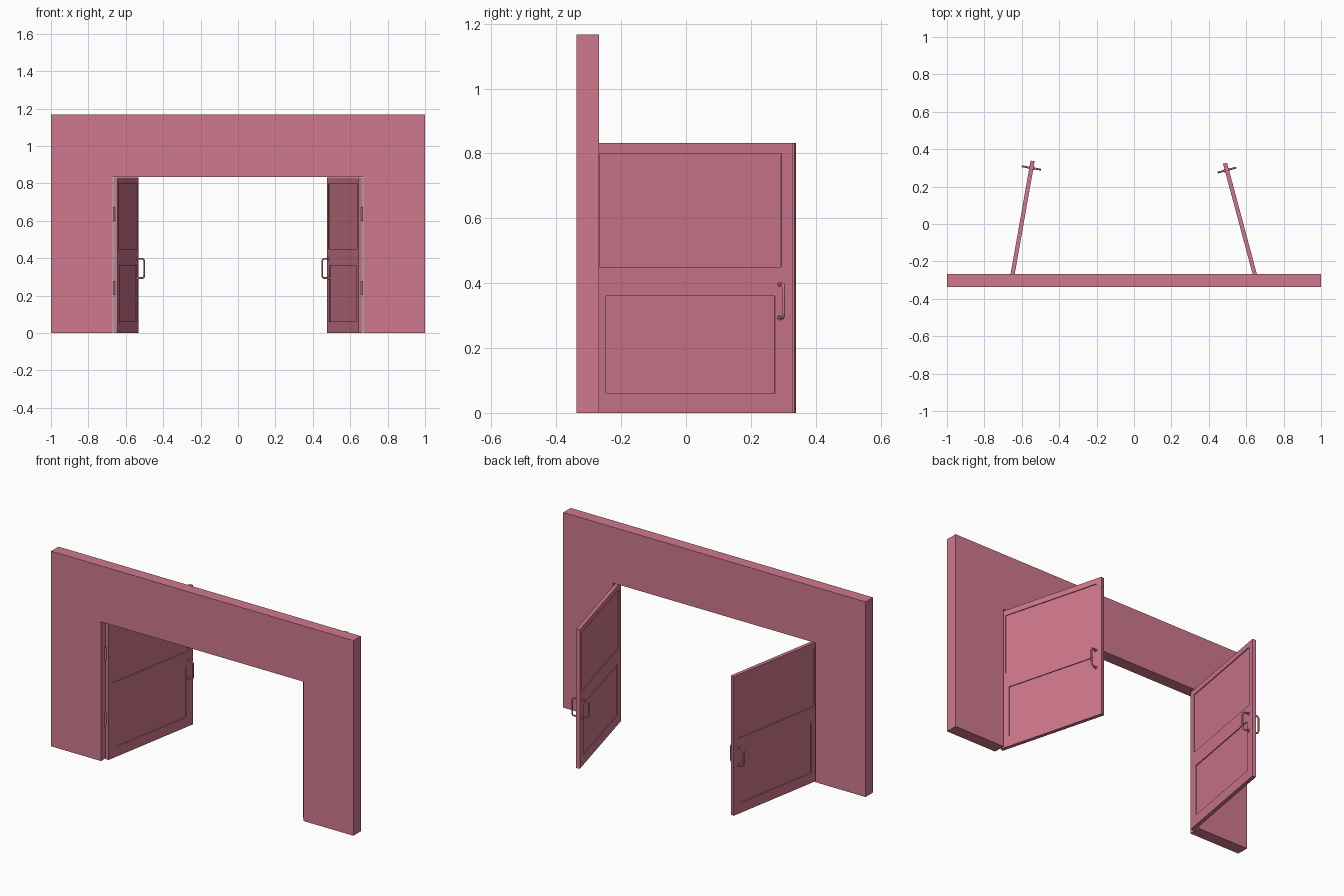
import bpy, bmesh, math
from mathutils import Matrix, Vector

if "Cube" in bpy.data.objects:
    bpy.data.objects.remove(bpy.data.objects["Cube"])

mat = bpy.data.materials.new("rose_paint")
mat.diffuse_color = (0.63, 0.19, 0.27, 1)
mat.use_nodes = True
mat.node_tree.nodes["Principled BSDF"].inputs["Base Color"].default_value = mat.diffuse_color


def make_object(name, bm, matrix=Matrix()):
    bmesh.ops.recalc_face_normals(bm, faces=bm.faces)
    me = bpy.data.meshes.new(name)
    bm.to_mesh(me)
    bm.free()
    ob = bpy.data.objects.new(name, me)
    bpy.context.collection.objects.link(ob)
    ob.matrix_world = matrix
    me.materials.append(mat)
    return ob


def add_box(bm, lo, hi):
    lo, hi = Vector(lo), Vector(hi)
    m = Matrix.Translation((lo + hi) / 2) @ Matrix.Diagonal((*(hi - lo), 1))
    bmesh.ops.create_cube(bm, size=1, matrix=m)


def add_cylinder(bm, r, depth, matrix, segments=16):
    bmesh.ops.create_cone(bm, cap_ends=True, segments=segments, radius1=r,
                          radius2=r, depth=depth, matrix=matrix)


def smooth(ob):
    bpy.ops.object.select_all(action='DESELECT')
    ob.select_set(True)
    bpy.context.view_layer.objects.active = ob
    bpy.ops.object.shade_smooth_by_angle(angle=math.radians(40))


# Wall with a doorway, one extruded outline
WALL_FRONT, WALL_BACK = -0.338, -0.268
outline = [(-1, 0), (-0.67, 0), (-0.67, 0.833), (0.67, 0.833),
           (0.67, 0), (1, 0), (1, 1.167), (-1, 1.167)]
bm = bmesh.new()
face = bm.faces.new([bm.verts.new((x, WALL_FRONT, z)) for x, z in outline])
ext = bmesh.ops.extrude_face_region(bm, geom=[face])
new = [g for g in ext["geom"] if isinstance(g, bmesh.types.BMVert)]
bmesh.ops.translate(bm, verts=new, vec=(0, WALL_BACK - WALL_FRONT, 0))
make_object("wall", bm)

L, H, HALF, RECESS = 0.65, 0.832, 0.011, 0.005
HANDLE_X, Z0, Z1, REACH, R = 0.612, 0.293, 0.397, 0.048, 0.014


def build_door(name, matrix):
    # Slab with two recessed panels on each face
    bm = bmesh.new()
    add_box(bm, (0, -HALF, 0), (L, HALF, H))
    door = make_object(name + "_door", bm, matrix)
    bm = bmesh.new()
    for margin, lo, hi in ((0.055, 0.06, 0.36), (0.034, 0.45, 0.80)):
        for s in (-1, 1):
            a, b = sorted((s * (HALF - RECESS), s * 0.04))
            add_box(bm, (margin, a, lo), (L - margin, b, hi))
    cutter = make_object(name + "_panel_cutter", bm, matrix)
    cutter.hide_render = True
    mod = door.modifiers.new("panels", 'BOOLEAN')
    mod.operation, mod.solver, mod.object = 'DIFFERENCE', 'EXACT', cutter
    bpy.context.view_layer.update()
    bpy.context.view_layer.objects.active = door
    bpy.ops.object.modifier_apply(modifier=mod.name)
    bpy.data.objects.remove(cutter)

    # Pull handles on both faces
    for s, side in ((-1, "inner"), (1, "outer")):
        path = [(HALF, Z0)]
        for cz, start in ((Z0 + R, -90), (Z1 - R, 0)):
            for k in range(5):
                t = math.radians(start + k * 22.5)
                path.append((REACH - R + R * math.cos(t), cz + R * math.sin(t)))
        path.append((HALF, Z1))
        cu = bpy.data.curves.new(name + "_handle", 'CURVE')
        cu.dimensions = '3D'
        cu.bevel_depth, cu.bevel_resolution, cu.use_fill_caps = 0.005, 2, True
        sp = cu.splines.new('POLY')
        sp.points.add(len(path) - 1)
        for p, (d, z) in zip(sp.points, path):
            p.co = (HANDLE_X, s * d, z, 1)
        cu.materials.append(mat)
        ob = bpy.data.objects.new(f"{name}_{side}_handle", cu)
        bpy.context.collection.objects.link(ob)
        ob.matrix_world = matrix

        # Round mounting plates
        bm = bmesh.new()
        for z in (Z0, Z1):
            m = (Matrix.Translation((HANDLE_X, s * (HALF + 0.002), z))
                 @ Matrix.Rotation(math.pi / 2, 4, 'X'))
            add_cylinder(bm, 0.009, 0.004, m)
        smooth(make_object(f"{name}_{side}_handle_plates", bm, matrix))


# Doors swung open by slightly different angles, with hinges at the jambs
for s, name, angle in ((-1, "left", 80), (1, "right", 105)):
    m = (Matrix.Translation((s * 0.655, -0.303, 0))
         @ Matrix.Rotation(math.radians(angle), 4, 'Z'))
    build_door(name, m)
    bm = bmesh.new()
    for z in (0.24, 0.635):
        add_cylinder(bm, 0.006, 0.075, Matrix.Translation((s * 0.663, -0.306, z)), 12)
    smooth(make_object(name + "_hinges", bm))
